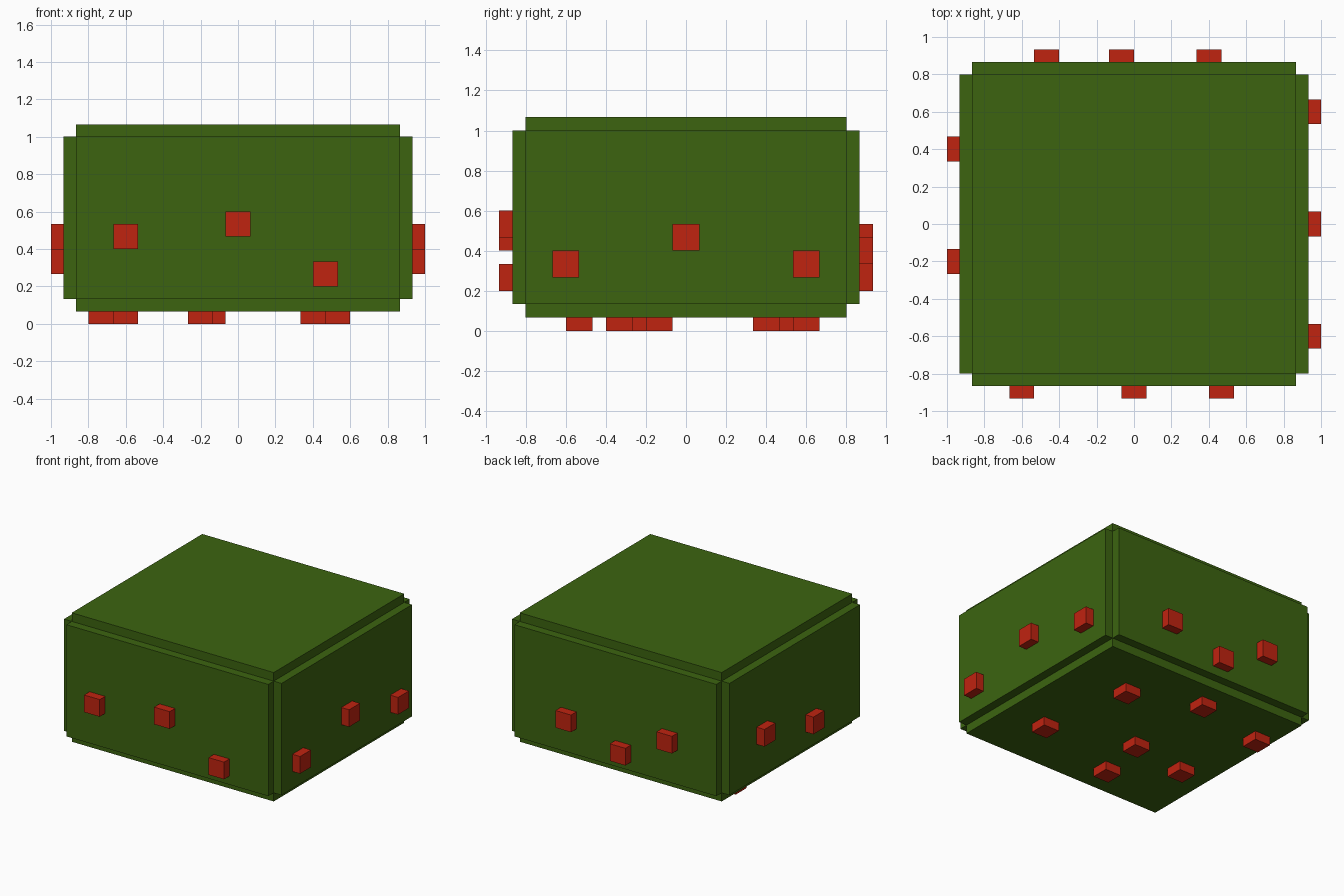
import bpy
from mathutils import Matrix, Vector

cube = bpy.data.objects.get("Cube")
if cube:
    bpy.data.objects.remove(cube, do_unlink=True)

import bmesh

U = 1 / 15  # grid unit of the block design


def make_material(name, rgb):
    mat = bpy.data.materials.new(name)
    mat.use_nodes = True
    color = (*rgb, 1.0)
    mat.diffuse_color = color
    mat.node_tree.nodes["Principled BSDF"].inputs["Base Color"].default_value = color
    return mat


GREEN = make_material("leaf green", (0.045, 0.127, 0.005))
RED = make_material("stud red", (0.527, 0.017, 0.005))


def box(name, low, high, mat):
    """Box between two opposite corners given in grid units."""
    low, high = Vector(low) * U, Vector(high) * U
    bm = bmesh.new()
    bmesh.ops.create_cube(bm, size=1, matrix=Matrix.Diagonal((*(high - low), 1)))
    mesh = bpy.data.meshes.new(name)
    bm.to_mesh(mesh)
    bm.free()
    mesh.materials.append(mat)
    obj = bpy.data.objects.new(name, mesh)
    obj.location = (low + high) / 2
    bpy.context.collection.objects.link(obj)
    return obj


# Body: three crossing blocks, each standing proud along one axis
box("body_side_block", (-14, -12, 2), (14, 12, 15), GREEN)
box("body_front_back_block", (-13, -13, 2), (13, 13, 15), GREEN)
box("body_top_bottom_block", (-13, -12, 1), (13, 12, 16), GREEN)

# Studs: side name -> (normal axis, centre along that axis, centres on the other two axes)
STUDS = {
    "front": (1, -13.5, [(-9, 7), (0, 8), (7, 4)]),
    "back": (1, 13.5, [(6, 6), (-1, 4), (-7, 7)]),
    "left": (0, 14.5, [(-9, 5), (0, 7), (9, 5)]),
    "right": (0, -14.5, [(6, 7), (-3, 5)]),
    "bottom": (2, 0.5, [(6, 6), (-2, 9), (8, -5), (-2, -2),
                        (-11, 7), (-3, -8), (-9, -3)]),
}
for side, (axis, depth, spots) in STUDS.items():
    half = Vector((1, 1, 1))
    half[axis] = 0.5
    for i, spot in enumerate(spots, 1):
        centre = list(spot)
        centre.insert(axis, depth)
        centre = Vector(centre)
        box(f"{side}_stud_{i}", centre - half, centre + half, RED)
